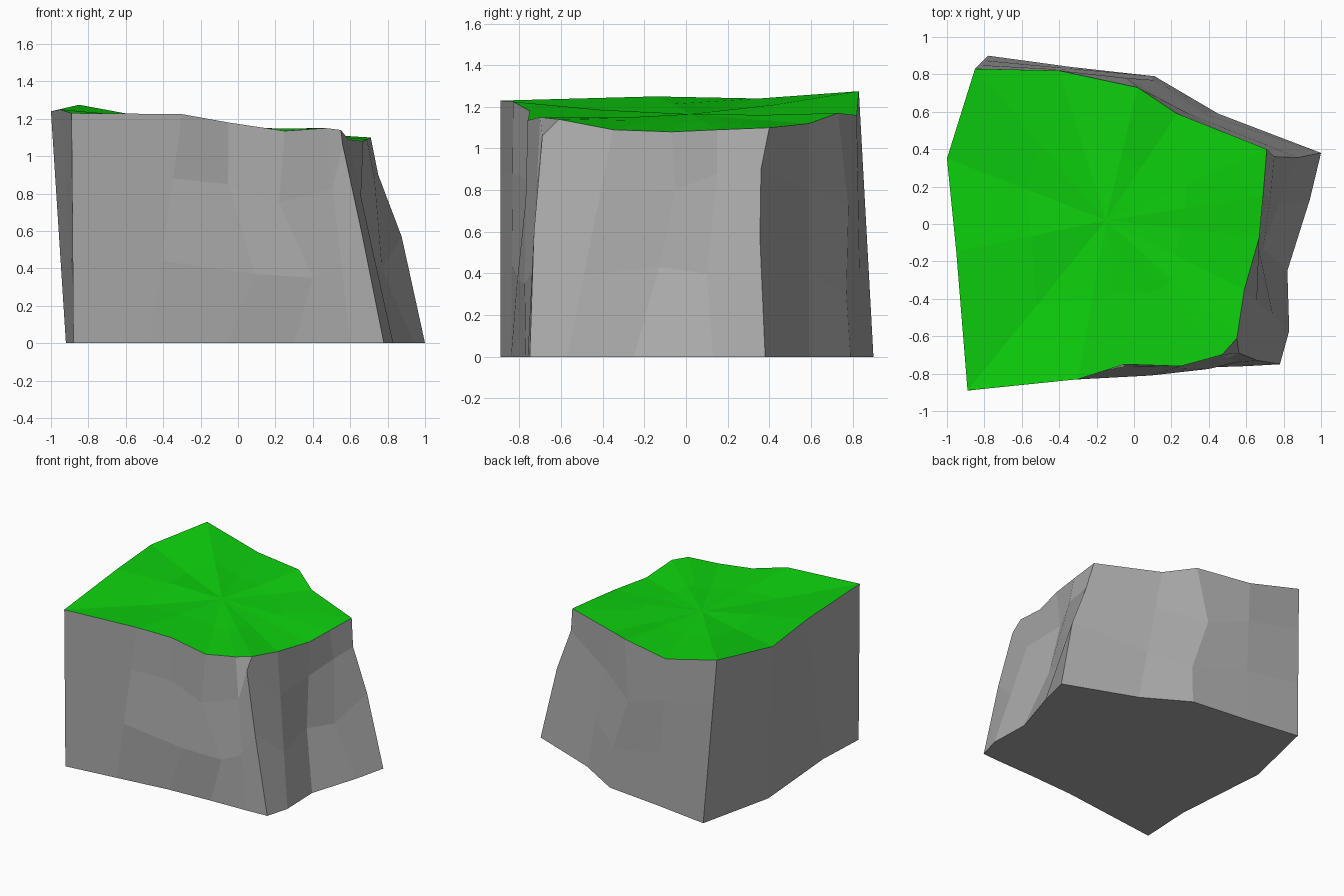
import bpy, bmesh, random
from mathutils import Vector

random.seed(4)
cube = bpy.data.objects.get("Cube")
if cube:
    bpy.data.objects.remove(cube)


def material(name, color):
    m = bpy.data.materials.new(name)
    m.diffuse_color = color
    m.use_nodes = True
    m.node_tree.nodes["Principled BSDF"].inputs["Base Color"].default_value = color
    return m


# Footprint and rim of the block, one pair per column, from the front right-hand corner round
foot = [(-.88, -.89), (-.47, -.84), (-.06, -.79), (.3, -.77), (.6, -.76), (.78, -.75),
        (.83, -.57), (.82, -.25), (.94, .13), (1, .38), (.45, .59), (.11, .79),
        (-.34, .84), (-.78, .9), (-.92, .29), (-.86, -.48)]
rim = [(-.89, -.89, 1.23), (-.3, -.83, 1.225), (-.05, -.75, 1.18), (.25, -.76, 1.135),
       (.47, -.7, 1.15), (.55, -.61, 1.14), (.59, -.35, 1.09), (.67, -.07, 1.08),
       (.69, .15, 1.09), (.71, .4, 1.1), (.23, .59, 1.12), (.02, .73, 1.17),
       (-.4, .82, 1.16), (-.85, .83, 1.275), (-1, .35, 1.24), (-.95, -.15, 1.25)]

# Chipped points on the walls: (column, level) -> position
chips = {(2, 1): (.09, -.81, .37), (3, 1): (.4, -.775, .35), (3, 2): (.22, -.77, .75),
         (5, 1): (.66, -.73, .6), (5, 2): (.56, -.69, 1.06),
         (7, 1): (.69, -.13, .43), (7, 2): (.65, -.05, .8),
         (8, 1): (.77, .1, .4), (8, 2): (.73, .15, .88),
         (9, 1): (.875, .355, .57), (9, 2): (.75, .36, .9),
         (11, 1): (.1, .77, .3), (11, 2): (-.04, .78, .72)}

bm = bmesh.new()
count = len(foot)
levels = [0, .36, .72, 1]
rings = []
for level, t in enumerate(levels):
    ring = []
    for i in range(count):
        low, high = Vector((*foot[i], 0)), Vector(rim[i])
        ring.append(bm.verts.new(chips.get((i, level), low.lerp(high, t))))
    rings.append(ring)

# Uneven inner ring and middle of the grassy top
middle = Vector((-.15, .02, 1.165))
inner = []
for p in rim:
    q = Vector(p).lerp(middle, .5)
    q.z += random.uniform(-.012, .008)
    inner.append(bm.verts.new(q))
rings.append(inner)
centre = bm.verts.new(middle)

# Rock walls, then grass
bm.faces.new(rings[0][::-1])
for level in range(len(rings) - 1):
    for i in range(count):
        j = (i + 1) % count
        a, b = rings[level], rings[level + 1]
        face = bm.faces.new((a[i], a[j], b[j], b[i]))
        face.material_index = int(level == len(levels) - 1)
for i in range(count):
    bm.faces.new((inner[i], inner[(i + 1) % count], centre)).material_index = 1

bmesh.ops.recalc_face_normals(bm, faces=bm.faces)
mesh = bpy.data.meshes.new("grassy_rock")
bm.to_mesh(mesh)
bm.free()
mesh.materials.append(material("rock_grey", (.4, .4, .4, 1)))
mesh.materials.append(material("grass_green", (.004, .64, .004, 1)))
rock = bpy.data.objects.new("grassy_rock", mesh)
bpy.context.collection.objects.link(rock)
